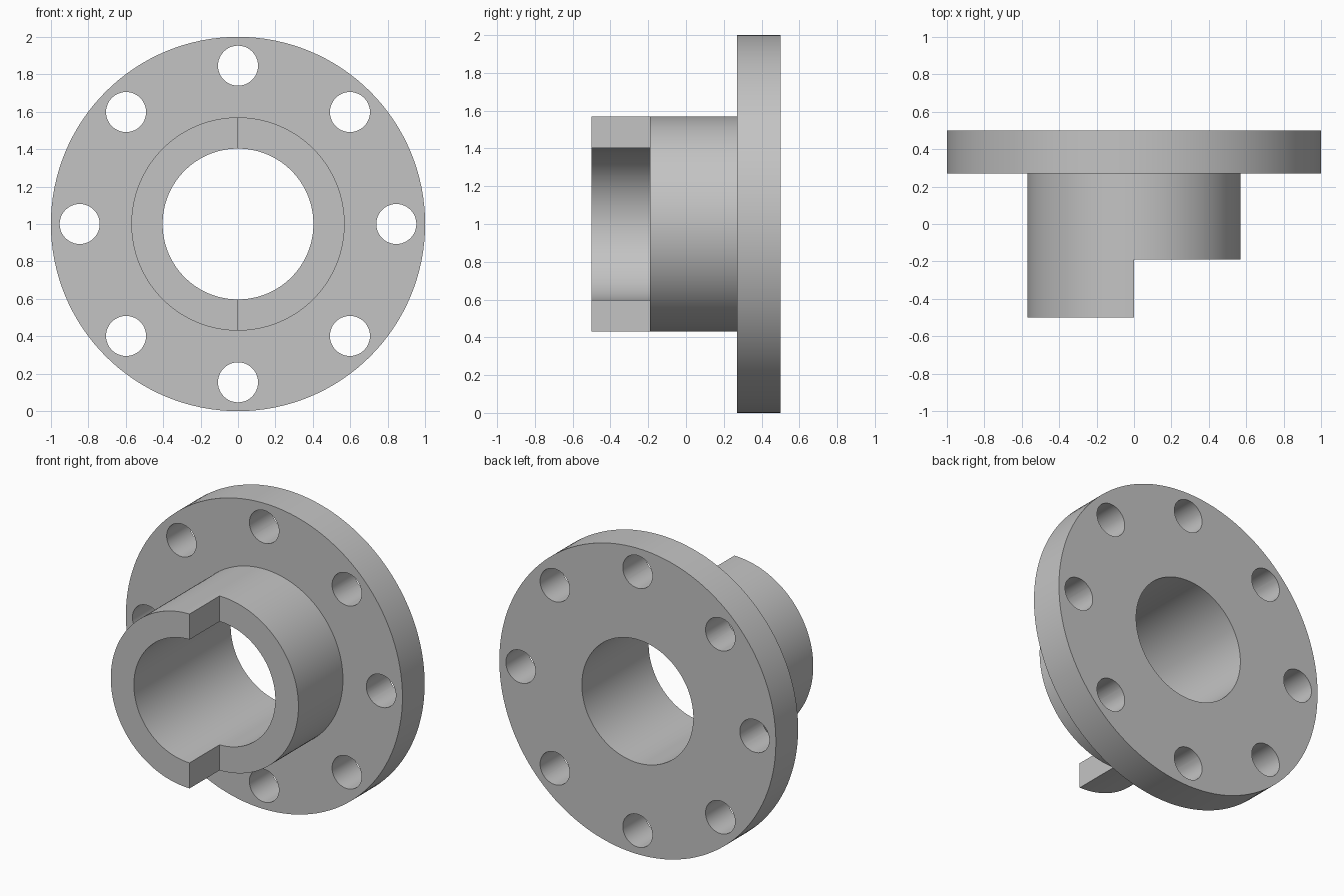
import bpy, bmesh
from math import radians, pi, sin, cos
from mathutils import Matrix, Vector

cube = bpy.data.objects.get("Cube")
if cube:
    bpy.data.objects.remove(cube, do_unlink=True)

AXIS_Z = 1.0
FLANGE_R, HUB_R, BORE_R = 1.0, 0.57, 0.403
BACK, FLANGE_FRONT, STEP, FRONT = 0.5, 0.27, -0.19, -0.5
BOLT_R, BOLT_CIRCLE, BOLTS = 0.107, 0.846, 8

grey = bpy.data.materials.new("plain grey")
grey.use_nodes = True
grey.diffuse_color = (0.55, 0.55, 0.55, 1)
grey.node_tree.nodes["Principled BSDF"].inputs["Base Color"].default_value = (0.55, 0.55, 0.55, 1)


def make_object(name, bm):
    bmesh.ops.recalc_face_normals(bm, faces=bm.faces)
    mesh = bpy.data.meshes.new(name)
    bm.to_mesh(mesh)
    bm.free()
    mesh.materials.append(grey)
    obj = bpy.data.objects.new(name, mesh)
    bpy.context.collection.objects.link(obj)
    return obj


# Flange, hub and bore turned from one closed profile of (radius, y)
profile = [(BORE_R, BACK), (FLANGE_R, BACK), (FLANGE_R, FLANGE_FRONT),
           (HUB_R, FLANGE_FRONT), (HUB_R, FRONT), (BORE_R, FRONT)]
bm = bmesh.new()
verts = [bm.verts.new((0, y, AXIS_Z + r)) for r, y in profile]
edges = [bm.edges.new((v, verts[i - 1])) for i, v in enumerate(verts)]
bmesh.ops.spin(bm, geom=verts + edges, cent=(0, 0, AXIS_Z), axis=(0, 1, 0),
               angle=2 * pi, steps=128, use_merge=False)
bmesh.ops.remove_doubles(bm, verts=bm.verts, dist=1e-4)
coupling = make_object("flanged_hub", bm)

# Cutter: ring of bolt holes
bm = bmesh.new()
for i in range(BOLTS):
    a = 2 * pi * i / BOLTS
    place = Matrix.Translation((BOLT_CIRCLE * sin(a), (BACK + FLANGE_FRONT) / 2,
                                AXIS_Z + BOLT_CIRCLE * cos(a)))
    bmesh.ops.create_cone(bm, cap_ends=True, segments=48, radius1=BOLT_R, radius2=BOLT_R,
                          depth=0.4, matrix=place @ Matrix.Rotation(radians(90), 4, 'X'))

# Cutter: block that shortens the left half of the hub
low, high = Vector((0, FRONT - 0.2, 0.2)), Vector((0.8, STEP, 1.8))
bmesh.ops.create_cube(bm, size=1, matrix=Matrix.Translation((low + high) / 2)
                      @ Matrix.Diagonal((high - low).to_4d()))
cutter = make_object("hole_and_step_cutter", bm)
cutter.hide_render = True

# Apply the cut and remove the cutter
cut = coupling.modifiers.new("cut", 'BOOLEAN')
cut.operation = 'DIFFERENCE'
cut.solver = 'EXACT'
cut.object = cutter
bpy.ops.object.select_all(action='DESELECT')
bpy.context.view_layer.objects.active = coupling
coupling.select_set(True)
bpy.ops.object.modifier_apply(modifier="cut")
bpy.data.objects.remove(cutter, do_unlink=True)
bpy.ops.object.shade_smooth_by_angle(angle=radians(30))
